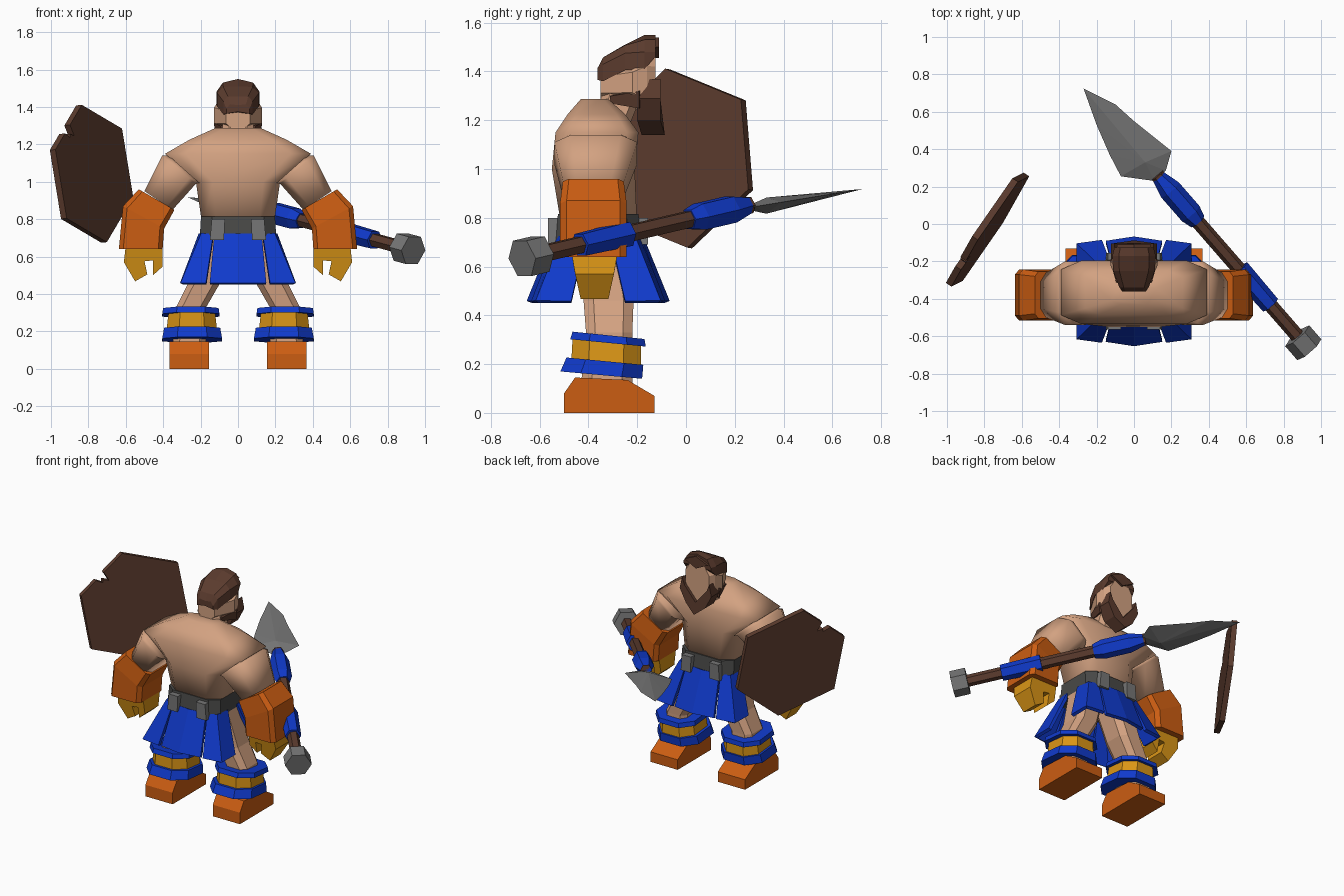
import bpy, bmesh, math
from mathutils import Vector as V

if "Cube" in bpy.data.objects:
    bpy.data.objects.remove(bpy.data.objects["Cube"])


def material(name, rgb):
    m = bpy.data.materials.new(name)
    m.diffuse_color = (*rgb, 1)
    m.use_nodes = True
    m.node_tree.nodes["Principled BSDF"].inputs["Base Color"].default_value = m.diffuse_color
    return m


SKIN = material("skin", (0.65, 0.36, 0.22))
BROWN = material("dark brown", (0.105, 0.044, 0.027))
ORANGE = material("orange leather", (0.60, 0.11, 0.006))
GOLD = material("gold", (0.70, 0.30, 0.008))
BLUE = material("blue cloth", (0.005, 0.042, 0.60))
STEEL = material("steel", (0.18, 0.18, 0.18))
BELT = material("dark grey", (0.065, 0.065, 0.062))


def finish(name, bm, mat, mirror=False, smooth=False):
    bmesh.ops.recalc_face_normals(bm, faces=bm.faces)
    me = bpy.data.meshes.new(name)
    bm.to_mesh(me)
    bm.free()
    me.materials.append(mat)
    ob = bpy.data.objects.new(name, me)
    bpy.context.collection.objects.link(ob)
    if mirror:
        ob.modifiers.new("mirror", 'MIRROR')
    if smooth:
        me.shade_smooth()
    return ob


def loft(name, rings, mat, **kw):
    """Skin a closed tube through rings of equal length, capped at both ends."""
    bm = bmesh.new()
    vs = [[bm.verts.new(p) for p in r] for r in rings]
    n = len(vs[0])
    for a, b in zip(vs, vs[1:]):
        for i in range(n):
            j = (i + 1) % n
            bm.faces.new((a[i], a[j], b[j], b[i]))
    bm.faces.new(vs[0])
    bm.faces.new(vs[-1])
    return finish(name, bm, mat, **kw)


def octo(c, u, v, k=0.6):
    """Chamfered rectangle around c with half-axes u and v."""
    c, u, v = V(c), V(u), V(v)
    return [c + u * a + v * b for a, b in
            ((1, -k), (1, k), (k, 1), (-k, 1), (-1, k), (-1, -k), (-k, -1), (k, -1))]


def flat(cx, hx, y0, y1, z, k=0.6, tilt=0.0):
    """Horizontal chamfered ring; tilt lowers the +y side."""
    return octo((cx, (y0 + y1) / 2, z), (hx, 0, 0), (0, (y1 - y0) / 2, -tilt), k)


def slab(name, outline, offset, mat, **kw):
    """Extrude a closed outline by an offset vector."""
    a = [V(p) for p in outline]
    return loft(name, [a, [p + V(offset) for p in a]], mat, **kw)


def sheet(name, top, bottom, mat, thick, **kw):
    bm = bmesh.new()
    t = [bm.verts.new(p) for p in top]
    b = [bm.verts.new(p) for p in bottom]
    for i in range(len(t) - 1):
        bm.faces.new((t[i], t[i + 1], b[i + 1], b[i]))
    ob = finish(name, bm, mat, **kw)
    s = ob.modifiers.new("thickness", 'SOLIDIFY')
    s.thickness = thick
    s.offset = 0


# Torso and upper arms
loft("torso", [flat(0, .19, -.51, -.20, .76), flat(0, .225, -.55, -.21, 1.0),
               flat(0, .39, -.535, -.195, 1.15, .72), flat(0, .26, -.485, -.25, 1.225, .7),
               flat(0, .12, -.43, -.32, 1.288)], SKIN, smooth=True)
loft("upper_arm", [octo((.28, -.365, 1.06), (.09, 0, .08), (0, .165, 0)),
                   octo((.315, -.37, 1.065), (.09, 0, .075), (0, .17, 0)),
                   octo((.425, -.38, .90), (.075, 0, .05), (0, .12, 0))],
     SKIN, mirror=True, smooth=True)

# Forearm guards and hands
loft("bracer", [octo((.435, -.38, .905), (.095, 0, .055), (0, .125, 0), .8),
                octo((.505, -.38, .81), (.11, 0, .06), (0, .137, 0), .8),
                octo((.52, -.38, .64), (.117, 0, 0), (0, .137, 0), .8)], ORANGE, mirror=True)
hand = [(.405, .66), (.405, .545), (.455, .5), (.455, .58), (.50, .575),
        (.485, .505), (.55, .468), (.61, .57), (.60, .66)]


def hand_ring(side):
    # Narrower towards the fingertips
    return [(x, -.375 + side * (.095 - .22 * max(0, .64 - z)), z) for x, z in hand]


loft("hand", [hand_ring(-1), hand_ring(1)], GOLD, mirror=True)

# Neck, head, hair and beard
loft("neck", [flat(0, .09, -.38, -.24, 1.16), flat(0, .08, -.34, -.17, 1.33)], SKIN)


def upright(y, hx, z0, z1, k=.6):
    return octo((0, y, (z0 + z1) / 2), (hx, 0, 0), (0, 0, (z1 - z0) / 2), k)


loft("head", [upright(-.35, .065, 1.29, 1.40), upright(-.22, .127, 1.25, 1.46, .4),
              upright(-.16, .112, 1.22, 1.49, .5), upright(-.125, .09, 1.21, 1.49, .5)], SKIN)


def hair_ring(y, hx, low, mid, top):
    return [(-hx, y, low), (-hx, y, mid), (-hx * .7, y, (mid + top) / 2 + .015), (0, y, top),
            (hx * .7, y, (mid + top) / 2 + .015), (hx, y, mid), (hx, y, low), (0, y, low + .01)]


loft("hair", [hair_ring(-.362, .062, 1.365, 1.39, 1.41), hair_ring(-.34, .078, 1.36, 1.43, 1.455),
              hair_ring(-.25, .112, 1.405, 1.475, 1.51), hair_ring(-.17, .116, 1.41, 1.48, 1.55),
              hair_ring(-.125, .105, 1.46, 1.48, 1.55)], BROWN)
loft("forelock", [[(-.09, y, 1.50), (0, y, 1.455), (.09, y, 1.50), (0, y, 1.54)]
                  for y in (-.14, -.11)], BROWN)
beard = [(-.105, 1.37), (-.122, 1.29), (-.075, 1.2), (0, 1.14), (.075, 1.2), (.122, 1.29),
         (.105, 1.37), (.085, 1.32), (0, 1.22), (-.085, 1.32)]
slab("beard", [(x, -.20 + .3 * max(0, 1.2 - z), z) for x, z in beard], (0, .095, 0), BROWN)
sheet("jaw_beard", [(.124, -.19, 1.32), (.09, -.31, 1.30)],
      [(.115, -.19, 1.25), (.075, -.31, 1.27)], BROWN, .012, mirror=True)

# Belt with buckled straps, front and back
loft("belt", [flat(0, .205, -.54, -.18, .69, .7), flat(0, .198, -.525, -.195, .815, .7)], BELT)
for side, s in (("front", 1), ("back", -1)):
    def at(x, d, z):
        return (x, -.36 + s * d, z)
    slab("strap_" + side, [at(.07, .15, .80), at(.075, .15, .69), at(.15, .15, .69),
                           at(.14, .15, .80)], (0, s * .055, 0), STEEL, mirror=True)
    # Skirt panels: one in the centre, one wrapped round each corner
    sheet("skirt_centre_" + side,
          [at(-.125, .165, .72), at(0, .175, .72), at(.125, .165, .72)],
          [at(-.15, .26, .455), at(0, .283, .455), at(.15, .26, .455)], BLUE, .022)
    sheet("skirt_corner_" + side,
          [at(.13, .16, .72), at(.19, .145, .72), at(.20, .05, .72)],
          [at(.17, .265, .455), at(.30, .25, .455), at(.30, .11, .455)],
          BLUE, .022, mirror=True)

# Legs
loft("leg", [flat(.10, .095, -.45, -.24, .74), flat(.18, .085, -.42, -.215, .46),
             flat(.25, .08, -.41, -.22, .33), flat(.26, .09, -.43, -.22, .12)],
     SKIN, mirror=True)

# Shin guards: two blue bands around a gold one
loft("shin_band_upper", [flat(.252, .153, -.475, -.165, .287, .5, .015),
                         flat(.252, .148, -.465, -.17, .318, .5, .015)], BLUE, mirror=True)
loft("shin_plate", [flat(.247, .135, -.47, -.185, .20, .5, .015),
                    flat(.247, .125, -.465, -.185, .29, .5, .015)], GOLD, mirror=True)
loft("shin_band_lower", [flat(.245, .16, -.515, -.18, .155, .5, .015),
                         flat(.245, .15, -.49, -.175, .212, .5, .015)], BLUE, mirror=True)

# Boots
boot = [(-.5, 0), (-.5, .08), (-.455, .145), (-.24, .135), (-.13, .07), (-.13, 0)]
slab("boot", [(.155, y, z) for y, z in boot], (.21, 0, 0), ORANGE, mirror=True)

# Spear: tubes along one axis
butt, neck_end = V((.905, -.635, .642)), V((.125, .26, .852))
axis = (neck_end - butt).normalized()
length = (neck_end - butt).length
side_v = axis.cross(V((0, 0, 1))).normalized()
up_v = side_v.cross(axis)


def tube(name, stations, mat, n=6):
    loft(name, [[butt + axis * d + side_v * r * math.cos(2 * math.pi * i / n)
                 + up_v * r * math.sin(2 * math.pi * i / n) for i in range(n)]
                for d, r in stations], mat)


tube("spear_shaft", [(0, .038), (length, .038)], BROWN)
tube("spear_pommel", [(-.05, .085), (.05, .085)], STEEL)
tube("spear_grip", [(.27, .052), (.53, .057)], BLUE)
tube("spear_collar", [(.87, .045), (.93, .062), (1.1, .062), (length, .035)], BLUE)

# Spear blade: ridged leaf with a thin edge
edge = [(-.27, .725), (-.1, .64), (0, .55), (.2, .39), (.17, .285), (.11, .23),
        (-.07, .255), (-.13, .37), (-.2, .53)]
bm = bmesh.new()
rim = [bm.verts.new((x, y, .80 + .163 * y)) for x, y in edge]
for h in (.033, -.033):
    ridge = bm.verts.new((.06, .33, .85 + h))
    for i in range(len(rim)):
        bm.faces.new((rim[i], rim[(i + 1) % len(rim)], ridge))
finish("spear_blade", bm, STEEL)

# Shield: hexagonal board with a split in one edge
mid = V((-.783, -.03, 1.043))
half = [V((-.067, -.045, .367)), V((.148, .265, .24)), V((.208, .295, -.128))]
corners = [mid + h for h in half] + [mid - h for h in half]
a, b = corners[5], corners[0]
split = [a.lerp(b, .36), a.lerp(b, .40).lerp(mid, .14), a.lerp(b, .45).lerp(mid, .10),
         a.lerp(b, .52).lerp(mid, .20), a.lerp(b, .55)]
normal = half[0].cross(half[1]).normalized() * .036
slab("shield", [p - normal / 2 for p in corners + split], normal, BROWN)
